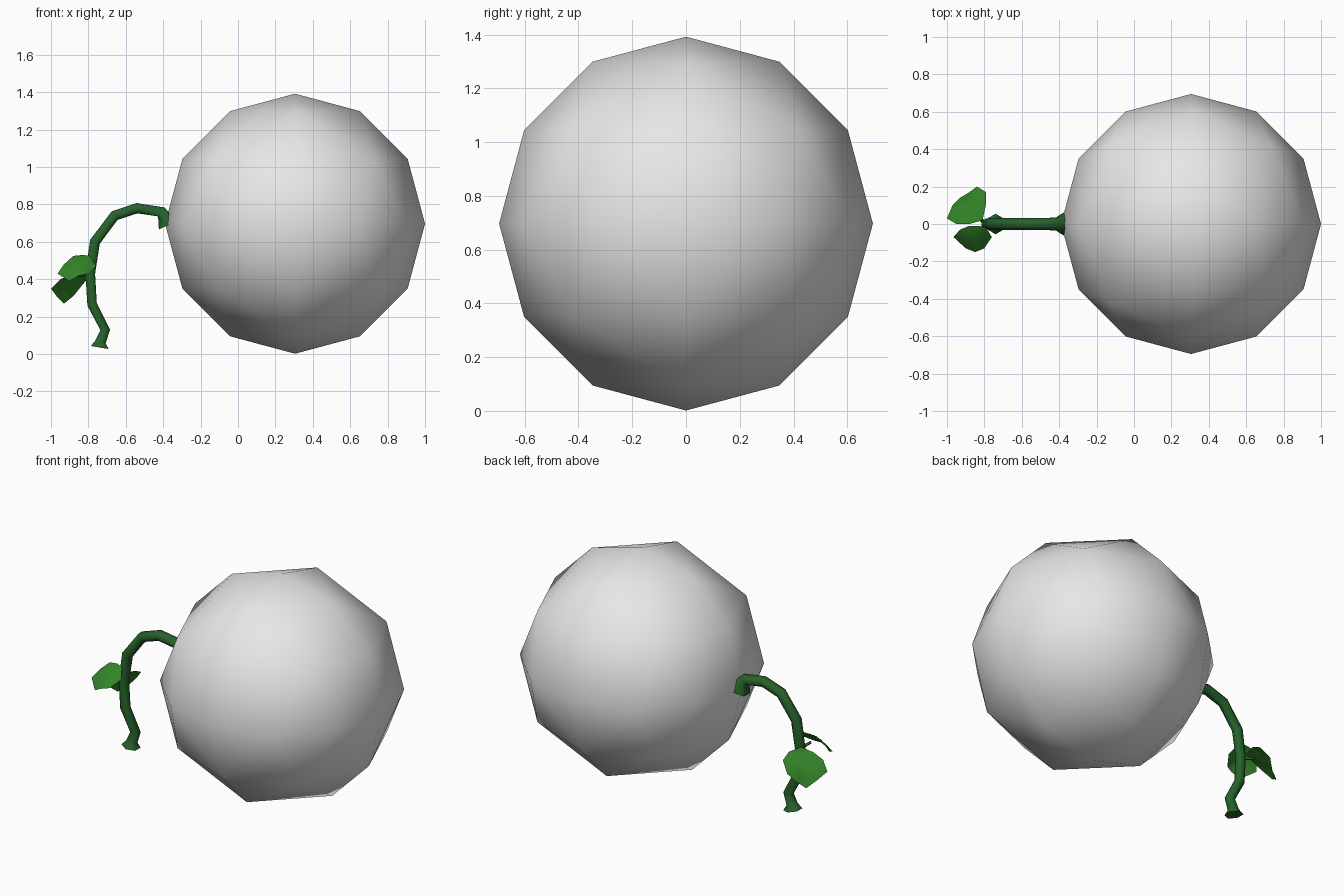
import bpy, bmesh, math
from mathutils import Vector

old = bpy.data.objects.get("Cube")
if old:
    bpy.data.objects.remove(old, do_unlink=True)


def material(name, rgb):
    m = bpy.data.materials.new(name)
    m.use_nodes = True
    m.diffuse_color = (*rgb, 1)
    bsdf = next(n for n in m.node_tree.nodes if n.type == 'BSDF_PRINCIPLED')
    bsdf.inputs["Base Color"].default_value = (*rgb, 1)
    return m


grey = material("pale grey", (0.8, 0.8, 0.8))
vine_green = material("dark green", (0.019, 0.12, 0.024))
leaf_green = material("leaf green", (0.033, 0.23, 0.021))


def finish(name, bm, mat, smooth=True):
    mesh = bpy.data.meshes.new(name)
    bm.to_mesh(mesh)
    bm.free()
    mesh.materials.append(mat)
    for p in mesh.polygons:
        p.use_smooth = smooth
    ob = bpy.data.objects.new(name, mesh)
    bpy.context.collection.objects.link(ob)
    return ob


# Low-poly ball: eight triangular patches, rows widening from each pole
def ball(name, centre, radius, rows, mat):
    bm = bmesh.new()
    for side in (1, -1):
        for quarter in range(4):
            grid = []
            for i in range(rows + 1):
                polar = math.pi / 2 * i / rows
                line = []
                for j in range(i + 1):
                    turn = math.pi / 2 * (quarter + (j / i if i else 0))
                    d = Vector((math.sin(polar) * math.cos(turn),
                                math.sin(polar) * math.sin(turn),
                                side * math.cos(polar)))
                    line.append(bm.verts.new(Vector(centre) + radius * d))
                grid.append(line)
            for i in range(rows):
                for j in range(i + 1):
                    bm.faces.new((grid[i][j], grid[i + 1][j], grid[i + 1][j + 1]))
                    if j < i:
                        bm.faces.new((grid[i][j], grid[i + 1][j + 1], grid[i][j + 1]))
    bmesh.ops.remove_doubles(bm, verts=bm.verts[:], dist=0.001)
    bmesh.ops.recalc_face_normals(bm, faces=bm.faces[:])
    return finish(name, bm, mat)


ball("ball", (0.305, 0, 0.697), 0.695, 3, grey)

# Vine: hexagonal tube with flared ends, points are x, z, radius
path = [(-0.74, 0.035, 0.055), (-0.735, 0.065, 0.033), (-0.71, 0.13, 0.03),
        (-0.78, 0.265, 0.03), (-0.79, 0.43, 0.03), (-0.765, 0.6, 0.032),
        (-0.66, 0.74, 0.032), (-0.54, 0.78, 0.032), (-0.41, 0.76, 0.034),
        (-0.375, 0.69, 0.062)]
curve = bpy.data.curves.new("vine", 'CURVE')
curve.dimensions = '3D'
curve.bevel_depth = 1
curve.bevel_resolution = 1
curve.use_fill_caps = True
spline = curve.splines.new('POLY')
spline.points.add(len(path) - 1)
for p, (x, z, r) in zip(spline.points, path):
    p.co = (x, 0, z, 1)
    p.radius = r
curve.materials.append(vine_green)
bpy.context.collection.objects.link(bpy.data.objects.new("vine", curve))


# Leaf: fan of faces around a raised middle, edges scalloped
def leaf(name, outline, lift):
    bm = bmesh.new()
    pts = [Vector(p) for p in outline]
    mid = sum(pts, Vector()) / len(pts)
    centre = bm.verts.new(mid + Vector(lift))
    outer = [bm.verts.new(p) for p in pts]
    inner = [bm.verts.new(mid.lerp(p, 0.55) + Vector(lift) * 0.7) for p in pts]
    for k in range(len(pts)):
        n = (k + 1) % len(pts)
        bm.faces.new((centre, inner[k], inner[n]))
        bm.faces.new((inner[k], outer[k], outer[n], inner[n]))
    bmesh.ops.recalc_face_normals(bm, faces=bm.faces[:])
    bm.normal_update()
    if sum((f.normal for f in bm.faces), Vector()).dot(Vector(lift)) < 0:
        bmesh.ops.reverse_faces(bm, faces=bm.faces[:])
    return finish(name, bm, leaf_green)


leaf("back_leaf",
     [(-0.81, 0.02, 0.45), (-0.79, 0.11, 0.45), (-0.79, 0.17, 0.42),
      (-0.84, 0.2, 0.36), (-0.88, 0.17, 0.31), (-0.93, 0.14, 0.27),
      (-0.97, 0.1, 0.31), (-1.0, 0.03, 0.35), (-0.95, 0.0, 0.4),
      (-0.88, 0.0, 0.43)], (-0.012, 0.009, 0.014))
leaf("front_leaf",
     [(-0.79, -0.02, 0.525), (-0.83, -0.01, 0.53), (-0.88, -0.01, 0.525),
      (-0.93, -0.03, 0.48), (-0.965, -0.07, 0.43), (-0.9, -0.13, 0.39),
      (-0.85, -0.15, 0.42), (-0.8, -0.13, 0.43), (-0.76, -0.07, 0.47)],
     (-0.003, -0.012, 0.015))

# Leaf stalks joining the vine
bm = bmesh.new()
for a, b in (((-0.79, 0, 0.43), (-0.85, 0.05, 0.42)), ((-0.79, 0, 0.43), (-0.83, -0.05, 0.46))):
    a, b = Vector(a), Vector(b)
    spin = (b - a).to_track_quat('Z', 'Y').to_matrix().to_4x4()
    spin.translation = (a + b) / 2
    bmesh.ops.create_cone(bm, cap_ends=True, segments=5, radius1=0.012, radius2=0.008,
                          depth=(b - a).length, matrix=spin)
finish("leaf_stalks", bm, vine_green)
